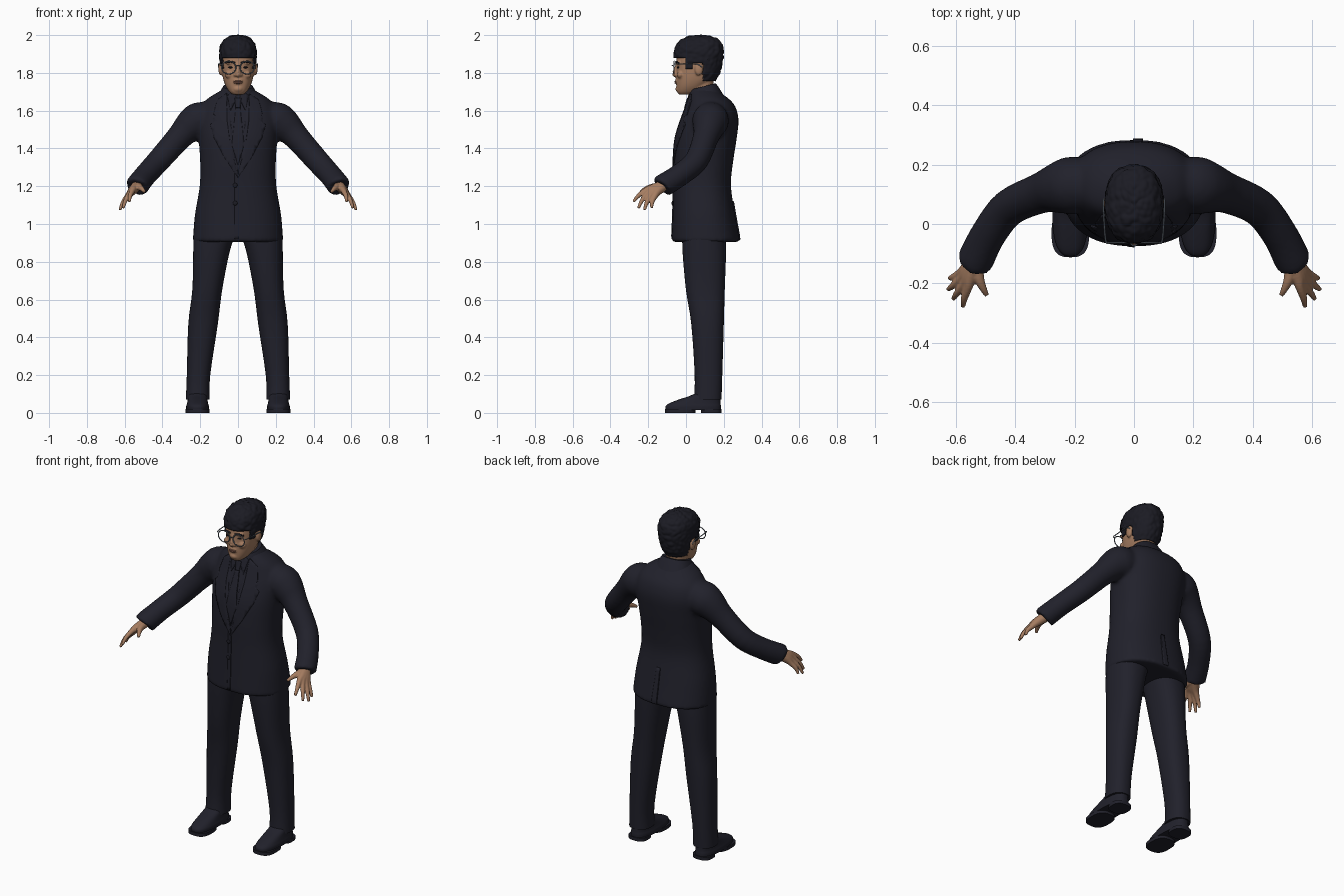
import bpy, bmesh
from math import sin, cos, pi, copysign
from mathutils import Vector, Matrix, noise
from mathutils.bvhtree import BVHTree

if "Cube" in bpy.data.objects:
    bpy.data.objects.remove(bpy.data.objects["Cube"])


def material(name, rgb):
    m = bpy.data.materials.new(name)
    m.use_nodes = True
    m.diffuse_color = (*rgb, 1)
    bsdf = next(n for n in m.node_tree.nodes if n.type == 'BSDF_PRINCIPLED')
    bsdf.inputs["Base Color"].default_value = (*rgb, 1)
    return m


SUIT = material("dark navy cloth", (.015, .015, .024))
HAIR = material("black hair", (.011, .011, .017))
SKIN = material("tan skin", (.38, .205, .12))
LIP = material("brown lips", (.26, .12, .085))
FRAME = material("grey metal", (.17, .2, .24))


def spline(rows, k):
    """Catmull-Rom resampling of equal-length tuples."""
    out = []
    for i in range(len(rows) - 1):
        a, b, c, d = (rows[max(0, min(len(rows) - 1, j))] for j in range(i - 1, i + 3))
        for s in range(k):
            t = s / k
            out.append([.5 * (2 * q + (r - p) * t + (2 * p - 5 * q + 4 * r - w) * t * t
                              + (3 * q - p - 3 * r + w) * t ** 3)
                        for p, q, r, w in zip(a, b, c, d)])
    return out + [list(rows[-1])]


def ring(c, u, v, a, b, p, n):
    def f(x):
        return copysign(abs(x) ** (2 / p), x)
    return [c + u * a * f(cos(2 * pi * i / n)) + v * b * f(sin(2 * pi * i / n)) for i in range(n)]


def bridge(bm, rings):
    vs = [[bm.verts.new(p) for p in r] for r in rings]
    n = len(vs[0])
    for lo, hi in zip(vs, vs[1:]):
        for i in range(n):
            j = (i + 1) % n
            bm.faces.new((lo[i], lo[j], hi[j], hi[i]))
    bm.faces.new(vs[0][::-1])
    bm.faces.new(vs[-1])


def stack(bm, rows, p=2.3, n=48, k=4, tilt=0):
    """Loft of level sections: height, centre x, half width, front y, back y."""
    rings = []
    for z, cx, rx, yf, yb in spline(rows, k):
        c = Vector((cx, (yf + yb) / 2, z))
        rings.append(ring(c, Vector((1, 0, 0)), Vector((0, 1, tilt)), rx, (yb - yf) / 2, p, n))
    bridge(bm, rings)


def limb(bm, pts, side=1, n=16, k=4):
    """Round tube through points given as x, y, z, radius."""
    path = [(Vector((x * side, y, z)), r) for x, y, z, r in spline(pts, k)]
    rings = []
    for i, (c, r) in enumerate(path):
        t = (path[min(i + 1, len(path) - 1)][0] - path[max(i - 1, 0)][0]).normalized()
        u = t.cross(Vector((0, 0, 1))).normalized()
        rings.append(ring(c, u, u.cross(t), r, r, 2, n))
    bridge(bm, rings)


def blob(bm, c, s):
    bmesh.ops.create_uvsphere(bm, u_segments=20, v_segments=12, radius=1,
                              matrix=Matrix.Translation(c) @ Matrix.Diagonal((*s, 1)))


def finish(name, bm, mat, voxel=0, smooth=4, mirror=False, thick=0):
    bmesh.ops.recalc_face_normals(bm, faces=bm.faces[:])
    me = bpy.data.meshes.new(name)
    bm.to_mesh(me)
    bm.free()
    me.materials.append(mat)
    ob = bpy.data.objects.new(name, me)
    bpy.context.collection.objects.link(ob)
    bpy.ops.object.select_all(action='DESELECT')
    ob.select_set(True)
    bpy.context.view_layer.objects.active = ob
    bpy.ops.object.shade_smooth_by_angle(angle=.7)
    if voxel:
        m = ob.modifiers.new("blend", 'REMESH')
        m.mode, m.voxel_size, m.use_smooth_shade = 'VOXEL', voxel, True
        m = ob.modifiers.new("soften", 'SMOOTH')
        m.factor, m.iterations = .5, smooth
    if thick:
        m = ob.modifiers.new("thickness", 'SOLIDIFY')
        m.thickness, m.offset = thick, 0
    if mirror:
        ob.modifiers.new("mirror", 'MIRROR')
    return ob


# Jacket body and sleeves, blended into one skin
bm = bmesh.new()
stack(bm, [(.905, 0, .24, -.075, .285), (.93, 0, .238, -.075, .282), (1.05, 0, .228, -.07, .26),
           (1.2, 0, .203, -.066, .238), (1.32, 0, .2, -.066, .248), (1.45, 0, .208, -.056, .268),
           (1.55, 0, .214, -.026, .278), (1.62, 0, .195, 0, .262), (1.66, 0, .165, .012, .23),
           (1.69, 0, .12, .022, .19), (1.715, 0, .075, .03, .165)])
for s in (1, -1):
    limb(bm, [(.1, .13, 1.58, .07), (.2, .13, 1.55, .097), (.25, .122, 1.52, .088),
              (.31, .105, 1.46, .069), (.42, .055, 1.335, .063), (.49, -.035, 1.258, .06),
              (.53, -.115, 1.207, .062), (.535, -.125, 1.2, .062)], s, 24)
jacket = finish("jacket", bm, SUIT, .011, 5)

bpy.context.view_layer.update()
surface = BVHTree.FromObject(jacket, bpy.context.evaluated_depsgraph_get())


def plate(name, outline, mat, side=-1, lift=.002):
    """Flat x-z outline laid on the front or back of the jacket."""
    bm = bmesh.new()
    bm.faces.new([bm.verts.new((x, 0, z)) for x, z in outline])
    bmesh.ops.triangulate(bm, faces=bm.faces[:])
    for axis, lo, hi in ((0, -8, 8), (2, 45, 87)):
        for i in range(lo, hi):
            no = Vector((axis == 0, 0, axis == 2))
            bmesh.ops.bisect_plane(bm, geom=bm.verts[:] + bm.edges[:] + bm.faces[:],
                                   plane_co=no * i * .02, plane_no=no)
    for v in bm.verts:
        hit = surface.ray_cast(Vector((v.co.x, side, v.co.z)), Vector((0, -side, 0)))[0]
        v.co.y = (hit.y if hit else .03) + side * lift
    finish(name, bm, mat, thick=.008)


# Lapels, tie, shirt collar points, closing edge and back vent
for s, word in ((1, "left"), (-1, "right")):
    plate(word + "_lapel", [(s * x, z) for x, z in (
        (.06, 1.69), (.11, 1.655), (.128, 1.58), (.105, 1.562), (.145, 1.525), (.128, 1.46),
        (.07, 1.35), (0, 1.245), (0, 1.3), (.04, 1.42), (.058, 1.55))], SUIT)
    plate(word + "_shirt_collar", [(s * x, z) for x, z in (
        (.006, 1.665), (.03, 1.7), (.055, 1.68), (.04, 1.6))], SUIT)
plate("tie_knot", [(-.018, 1.665), (.018, 1.665), (.012, 1.615), (-.012, 1.615)], SUIT, lift=.005)
plate("tie_blade", [(-.011, 1.62), (.011, 1.62), (.033, 1.42), (0, 1.31), (-.033, 1.42)], SUIT)
plate("closing_edge", [(-.018, .92), (.002, .92), (.002, 1.25), (-.018, 1.27)], SUIT, lift=0)
plate("back_vent", [(-.004, .915), (.03, .915), (.02, 1.12), (-.004, 1.12)], SUIT, side=1)

# Jacket buttons
bm = bmesh.new()
for z in (1.11, 1.205):
    y = surface.ray_cast(Vector((-.015, -1, z)), Vector((0, 1, 0)))[0].y
    blob(bm, (-.015, y - .004, z), (.012, .005, .012))
finish("jacket_buttons", bm, HAIR)

# Standing collar, higher at the back
bm = bmesh.new()
stack(bm, [(1.655, 0, .118, 0, .2), (1.7, 0, .094, .012, .175), (1.728, 0, .078, .022, .158)], tilt=.25)
finish("jacket_collar", bm, SUIT)

# Trousers
bm = bmesh.new()
stack(bm, [(.96, .122, .113, -.02, .21), (.85, .141, .096, -.018, .212), (.65, .163, .079, 0, .205),
           (.47, .185, .078, .028, .2), (.2, .209, .062, .046, .192), (.07, .213, .063, .042, .188)])
finish("trousers", bm, SUIT, mirror=True)

# Shoes with separate sole and heel
bm = bmesh.new()
stack(bm, [(.016, .214, .06, -.108, .185), (.035, .214, .06, -.108, .185), (.05, .214, .056, -.09, .183),
           (.07, .214, .052, -.04, .182), (.09, .214, .05, .02, .18), (.11, .214, .048, .06, .175)], 2.5)
finish("shoes", bm, SUIT, mirror=True)
bm = bmesh.new()
for yf, yb, w in ((-.112, .05, .063), (.08, .188, .056)):
    stack(bm, [(0, .214, w, yf, yb), (.02, .214, w, yf, yb)], 2.8, k=1)
finish("shoe_soles", bm, SUIT, mirror=True)

# Hands: each finger runs from the wrist through its knuckle to the tip
bm = bmesh.new()
for knuckle, tip in (((.558, -.212, 1.178), (.575, -.278, 1.118)),
                     ((.57, -.2, 1.167), (.608, -.252, 1.084)),
                     ((.58, -.183, 1.155), (.625, -.22, 1.074)),
                     ((.585, -.166, 1.145), (.62, -.182, 1.085))):
    k, t = Vector(knuckle), Vector(tip)
    limb(bm, [(.53, -.115, 1.205, .029), (*(k * .5 + Vector((.27, -.068, .6))), .023), (*k, .0155),
              (*(k.lerp(t, .55) + Vector((.004, -.004, .004))), .0115), (*t, .0075)])
limb(bm, [(.53, -.12, 1.2, .025), (.522, -.18, 1.195, .018), (.508, -.215, 1.185, .0125),
          (.495, -.24, 1.17, .008)])
finish("hands", bm, SKIN, .0045, 2, mirror=True)

# Head and neck, with nose, brow, cheeks and ears blended in
bm = bmesh.new()
stack(bm, [(1.685, 0, .028, -.036, .03), (1.7, 0, .046, -.047, .07), (1.73, 0, .065, -.05, .11),
           (1.77, 0, .079, -.051, .15), (1.82, 0, .086, -.05, .168), (1.87, 0, .087, -.05, .178),
           (1.92, 0, .082, -.04, .175), (1.96, 0, .06, -.005, .14), (1.975, 0, .02, .04, .1)])
stack(bm, [(1.62, 0, .062, .025, .15), (1.7, 0, .058, .02, .142), (1.8, 0, .06, .02, .15)])
limb(bm, [(0, -.044, 1.85, .01), (0, -.052, 1.825, .0105), (0, -.06, 1.795, .014), (0, -.052, 1.784, .01)])
for s in (1, -1):
    blob(bm, (s * .014, -.052, 1.79), (.01, .012, .009))
    blob(bm, (s * .037, -.04, 1.853), (.03, .01, .01))
    blob(bm, (s * .045, -.03, 1.79), (.026, .018, .02))
    blob(bm, (s * .092, .068, 1.82), (.012, .022, .034))
blob(bm, (0, -.042, 1.715), (.024, .014, .016))
blob(bm, (0, -.048, 1.755), (.026, .01, .018))
finish("head", bm, SKIN, .005, 3)

# Lips, eyes and brows
bm = bmesh.new()
for z in (1.747, 1.755):
    blob(bm, (0, -.053, z), (.023, .008, .005))
finish("lips", bm, LIP)
bm = bmesh.new()
for s in (1, -1):
    blob(bm, (s * .038, -.041, 1.829), (.014, .006, .005))
    limb(bm, [(.015, -.052, 1.853, .004), (.04, -.051, 1.859, .005), (.066, -.037, 1.852, .003)], s)
finish("eyes_and_brows", bm, HAIR)

# Hair: cap trimmed along the hairline and roughened into tufts
bm = bmesh.new()
stack(bm, [(1.75, 0, .07, -.045, .145), (1.8, 0, .084, -.056, .175), (1.86, 0, .092, -.058, .19),
           (1.91, 0, .094, -.06, .195), (1.95, 0, .086, -.046, .188), (1.978, 0, .064, -.014, .162),
           (1.993, 0, .033, .025, .115), (1.996, 0, .004, .06, .075)], n=96, k=8)


def hairline(y):
    if y < -.005:
        return 1.882
    if y < .035:
        return 1.82
    return 1.855 if y < .09 else 1.76


bmesh.ops.delete(bm, geom=[f for f in bm.faces if f.calc_center_median().z
                           < hairline(f.calc_center_median().y)], context='FACES')
bm.normal_update()
for v, n in [(v, v.normal.copy()) for v in bm.verts]:
    v.co += n * .006 * noise.noise(v.co * Vector((55, 35, 45)).length / 1.4)
finish("hair", bm, HAIR, thick=.008)

# Spectacles: round rims, bridge and temples
for s, word in ((1, "left"), (-1, "right")):
    bpy.ops.mesh.primitive_torus_add(location=(s * .049, -.063, 1.828), rotation=(pi / 2, 0, 0),
                                     major_radius=.034, minor_radius=.0028,
                                     major_segments=32, minor_segments=8)
    rim = bpy.context.object
    rim.name = word + "_spectacle_rim"
    rim.scale.x = 1.1
    rim.data.materials.append(FRAME)
    bpy.ops.object.shade_smooth()
bm = bmesh.new()
limb(bm, [(-.014, -.063, 1.836, .0025), (0, -.074, 1.84, .0025), (.014, -.063, 1.836, .0025)], n=8)
for s in (1, -1):
    limb(bm, [(.08, -.063, 1.843, .0028), (.094, -.06, 1.846, .0028), (.1, 0, 1.846, .0028),
              (.103, .06, 1.846, .0028), (.102, .085, 1.83, .0028)], s, 8)
finish("spectacle_temples", bm, FRAME)
